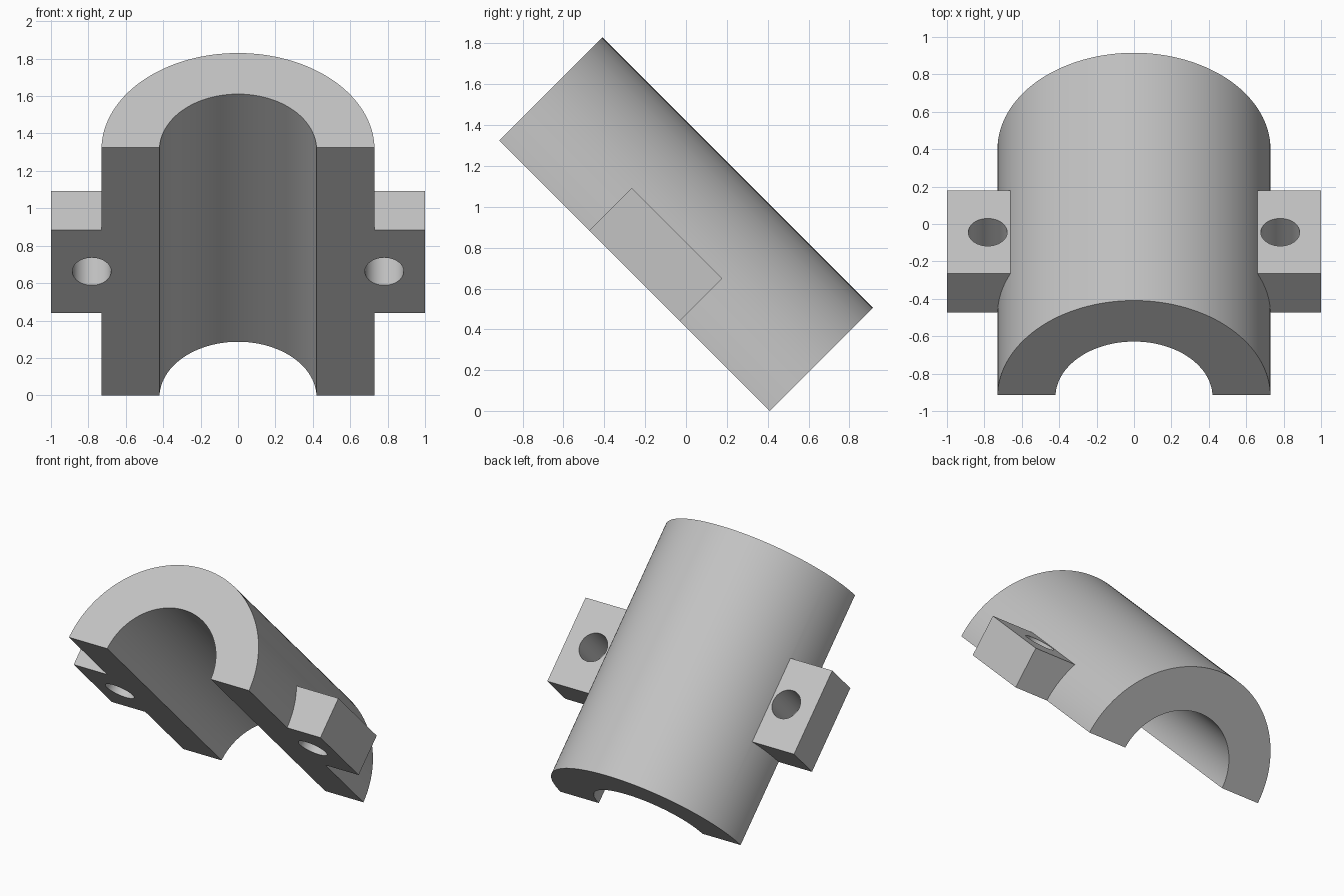
import bpy
import bmesh
from math import radians
from mathutils import Matrix, Vector

if "Cube" in bpy.data.objects:
    bpy.data.objects.remove(bpy.data.objects["Cube"], do_unlink=True)

LENGTH = 1.873     # along the bore
OUTER_R, BORE_R = 0.73, 0.42
GAP = 0.015        # split plane sits slightly above the bore axis
EAR_LENGTH, EAR_HEIGHT = 0.627, 0.295
HOLE_X, HOLE_R = 0.782, 0.104


def new_object(name, bm):
    mesh = bpy.data.meshes.new(name)
    bm.to_mesh(mesh)
    bm.free()
    obj = bpy.data.objects.new(name, mesh)
    bpy.context.collection.objects.link(obj)
    return obj


def cylinder(name, radius, depth, matrix, sides):
    bm = bmesh.new()
    bmesh.ops.create_cone(bm, cap_ends=True, segments=sides, radius1=radius,
                          radius2=radius, depth=depth, matrix=matrix)
    return new_object(name, bm)


def box(name, low, high):
    low, high = Vector(low), Vector(high)
    bm = bmesh.new()
    bmesh.ops.create_cube(bm, size=1, matrix=Matrix.Translation((low + high) / 2)
                          @ Matrix.Diagonal((high - low).to_4d()))
    return new_object(name, bm)


def combine(target, tool, operation):
    """Apply a boolean and remove the tool object."""
    tool.hide_render = True
    mod = target.modifiers.new(operation, 'BOOLEAN')
    mod.operation, mod.solver, mod.object = operation, 'EXACT', tool
    bpy.context.view_layer.objects.active = target
    bpy.ops.object.modifier_apply(modifier=mod.name)
    bpy.data.objects.remove(tool, do_unlink=True)


# Tube body, lying along y with its axis just below the split plane z = 0
along_y = Matrix.Translation((0, 0, -GAP)) @ Matrix.Rotation(radians(90), 4, 'X')
clamp = cylinder("clamp_half", OUTER_R, LENGTH, along_y, 128)

# Bolt ears on both sides
for side in (-1, 1):
    xs = sorted((side * 0.56, side))
    ear = box("ear", (xs[0], -EAR_LENGTH / 2, -0.2),
              (xs[1], EAR_LENGTH / 2, EAR_HEIGHT))
    combine(clamp, ear, 'UNION')

# Bore and bolt holes
combine(clamp, cylinder("bore_cutter", BORE_R, 3, along_y, 96), 'DIFFERENCE')
for side in (-1, 1):
    place = Matrix.Translation((side * HOLE_X, 0, 0))
    combine(clamp, cylinder("hole_cutter", HOLE_R, 1.2, place, 48), 'DIFFERENCE')

# Split the tube, keeping the upper half
combine(clamp, box("split_cutter", (-2, -2, -2), (2, 2, 0)), 'DIFFERENCE')

# Tilt so the split face leans forward, resting on its lower edge
clamp.data.transform(Matrix.Translation((0, -0.2525, 0.6622))
                     @ Matrix.Rotation(radians(-45), 4, 'X'))

# Plain grey finish
grey = bpy.data.materials.new("light_grey")
grey.use_nodes = True
colour = (0.55, 0.55, 0.55, 1)
grey.diffuse_color = colour
grey.node_tree.nodes["Principled BSDF"].inputs["Base Color"].default_value = colour
clamp.data.materials.clear()
clamp.data.materials.append(grey)
for face in clamp.data.polygons:
    face.material_index = 0

bpy.ops.object.select_all(action='DESELECT')
clamp.select_set(True)
bpy.context.view_layer.objects.active = clamp
bpy.ops.object.shade_smooth_by_angle(angle=radians(30))
